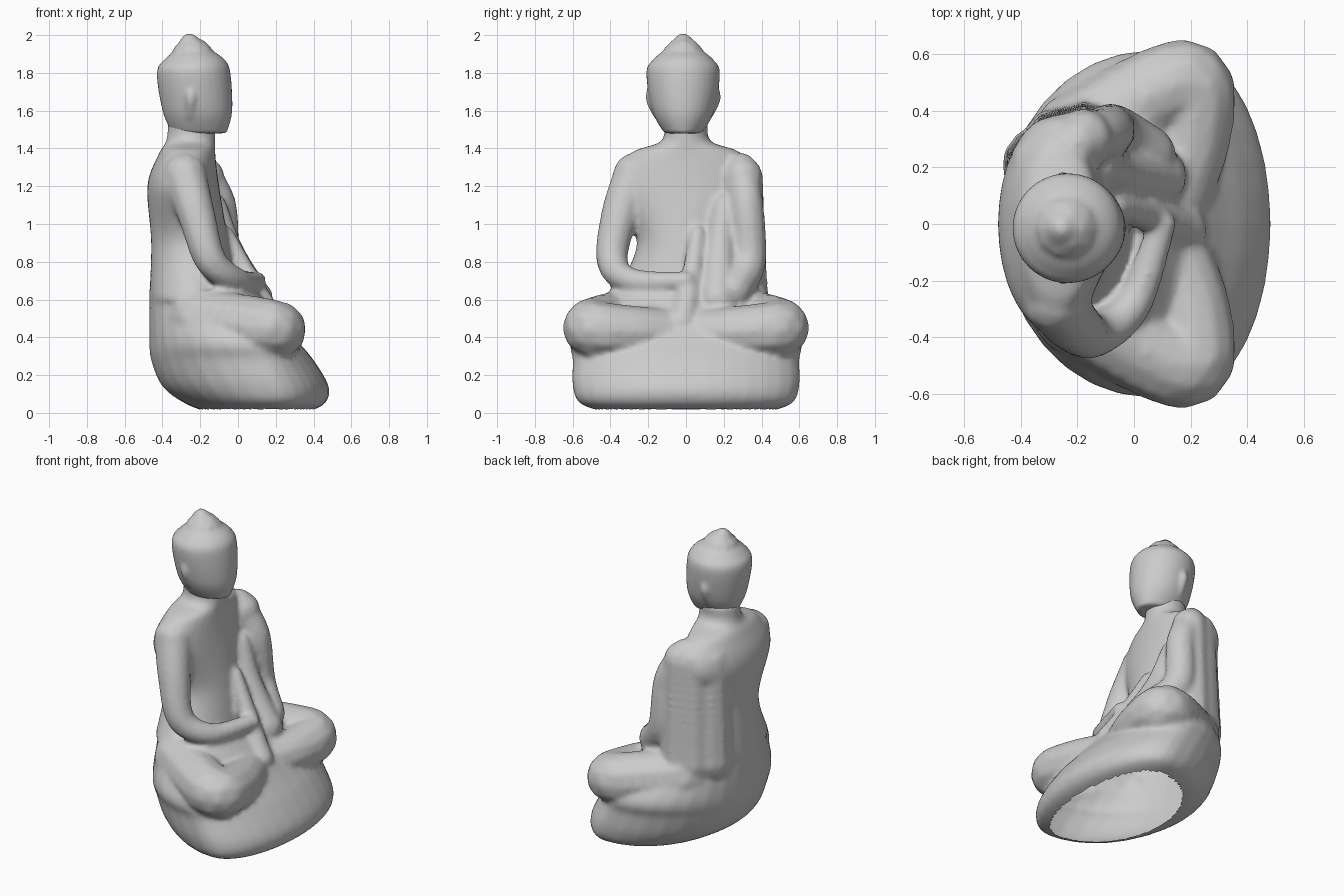
import bpy, bmesh, math
from mathutils import Vector, Matrix

cube = bpy.data.objects.get("Cube")
if cube:
    bpy.data.objects.remove(cube, do_unlink=True)

stone = bpy.data.materials.new("grey stone")
stone.use_nodes = True
stone.diffuse_color = (.6, .6, .6, 1)
shader = stone.node_tree.nodes["Principled BSDF"]
shader.inputs["Base Color"].default_value = stone.diffuse_color


def smooth_path(points, steps=8):
    """Smooth curve through a few points of any dimension."""
    points = [Vector(point) for point in points]
    padded = [points[0], *points, points[-1]]
    path = []
    for before, start, end, after in zip(padded, padded[1:], padded[2:], padded[3:]):
        leave = start + (end - before) / 6
        arrive = end - (after - start) / 6
        for step in range(steps):
            t = step / steps
            middle = leave.lerp(arrive, t)
            first = start.lerp(leave, t).lerp(middle, t)
            last = middle.lerp(arrive.lerp(end, t), t)
            path.append(first.lerp(last, t))
    return path + [points[-1]]


def loft(bm, profile, widest, sides=32):
    """Egg-shaped rings given as height, back, front and half width."""
    loops = []
    for height, back, front, half in smooth_path(profile):
        middle = back + widest * (front - back)
        loop = []
        for side in range(sides):
            angle = math.tau * side / sides
            reach = front - middle if math.cos(angle) > 0 else middle - back
            x = middle + reach * math.cos(angle)
            loop.append(bm.verts.new((x, half * math.sin(angle), height)))
        loops.append(loop)
    for low, high in zip(loops, loops[1:]):
        for side in range(sides):
            following = (side + 1) % sides
            bm.faces.new((low[side], low[following], high[following], high[side]))
    bm.faces.new(reversed(loops[0]))
    bm.faces.new(loops[-1])


def limb(bm, points, start_radius, end_radius, side=1):
    """Tapering rounded limb along a smooth path; side mirrors it."""
    path = smooth_path(points)
    for index, (x, y, z) in enumerate(path):
        t = index / (len(path) - 1)
        radius = start_radius + t * (end_radius - start_radius)
        bmesh.ops.create_icosphere(bm, subdivisions=2, radius=radius,
                                   matrix=Matrix.Translation((x, side * y, z)))


def sculpt(bm, name, voxel):
    """Blend overlapping forms into one soft shell, open underneath."""
    rough = bpy.data.meshes.new(name + "_forms")
    bm.to_mesh(rough)
    bm.free()
    obj = bpy.data.objects.new(name, rough)
    bpy.context.scene.collection.objects.link(obj)
    remesh = obj.modifiers.new("Blend parts", 'REMESH')
    remesh.mode = 'VOXEL'
    remesh.voxel_size = voxel
    remesh.use_smooth_shade = True
    soften = obj.modifiers.new("Soften", 'SMOOTH')
    soften.iterations = 6
    depsgraph = bpy.context.evaluated_depsgraph_get()
    mesh = bpy.data.meshes.new_from_object(obj.evaluated_get(depsgraph))
    shell = bmesh.new()
    shell.from_mesh(mesh)
    bottom = [face for face in shell.faces
              if face.normal.z < -.9 and face.calc_center_median().z < .02]
    bmesh.ops.delete(shell, geom=bottom, context='FACES')
    shell.to_mesh(mesh)
    shell.free()
    mesh.materials.clear()
    mesh.materials.append(stone)
    mesh.name = name
    obj.modifiers.clear()
    obj.data = mesh
    bpy.data.meshes.remove(rough)


body = bmesh.new()

# Rounded plinth, narrow at the back and bulging forward
loft(body, [(0, -.15, .36, .42), (.05, -.28, .46, .56), (.14, -.4, .48, .6),
            (.28, -.46, .4, .6), (.4, -.47, .3, .6), (.65, -.47, .1, .4)], widest=.65)

# Torso, shoulders and neck
loft(body, [(.6, -.47, 0, .4), (.9, -.46, -.05, .26), (1.2, -.48, -.1, .38),
            (1.37, -.42, -.12, .3), (1.44, -.38, -.12, .13),
            (1.55, -.37, -.12, .12)], widest=.5)

# Crossed legs, meeting in a hollow at the centre
for side in (-1, 1):
    limb(body, [(-.2, .3, .5), (.17, .5, .45), (.2, .3, .43), (.1, 0, .42)],
         start_radius=.17, end_radius=.13, side=side)

# Bare right arm, held away from the waist
limb(body, [(-.28, .27, 1.26), (-.22, .35, 1.05), (-.14, .39, .8),
            (0, .28, .7), (.1, 0, .7)],
     start_radius=.12, end_radius=.05, side=-1)

# Left arm wrapped in the robe, as a sheet hanging from the shoulder
limb(body, [(-.2, .29, 1.29), (-.1, .32, 1.1), (-.07, .33, .8), (.05, .25, .65)],
     start_radius=.09, end_radius=.1)
for x, y in ((-.33, .21), (-.26, .28), (-.18, .3)):
    limb(body, [(x, y, 1.25), (x, y, .9), (x, y, .6)],
         start_radius=.11, end_radius=.14)

# Robe front between the chest, left forearm and lap
limb(body, [(-.12, .2, 1.1), (-.05, .18, .85), (.08, .17, .6)],
     start_radius=.06, end_radius=.11)

# Robe fold falling from the chest over the hands
limb(body, [(-.06, .06, .95), (.05, .03, .72), (.18, -.02, .48)],
     start_radius=.04, end_radius=.08)
sculpt(body, "seated_body", voxel=.016)

# Head with crown bump and ears
head = bmesh.new()
loft(head, [(1.48, -.35, -.06, .1), (1.6, -.4, -.03, .165), (1.8, -.43, -.04, .195),
            (1.87, -.39, -.07, .16), (1.92, -.33, -.14, .1)], widest=.5)
limb(head, [(-.24, 0, 1.87), (-.26, 0, 1.98)], start_radius=.12, end_radius=.03)
for side in (-1, 1):
    limb(head, [(-.25, .16, 1.72), (-.25, .17, 1.66), (-.25, .13, 1.58)],
         start_radius=.03, end_radius=.03, side=side)
bmesh.ops.translate(head, verts=head.verts[:], vec=(0, -.015, 0))
sculpt(head, "head", voxel=.012)
